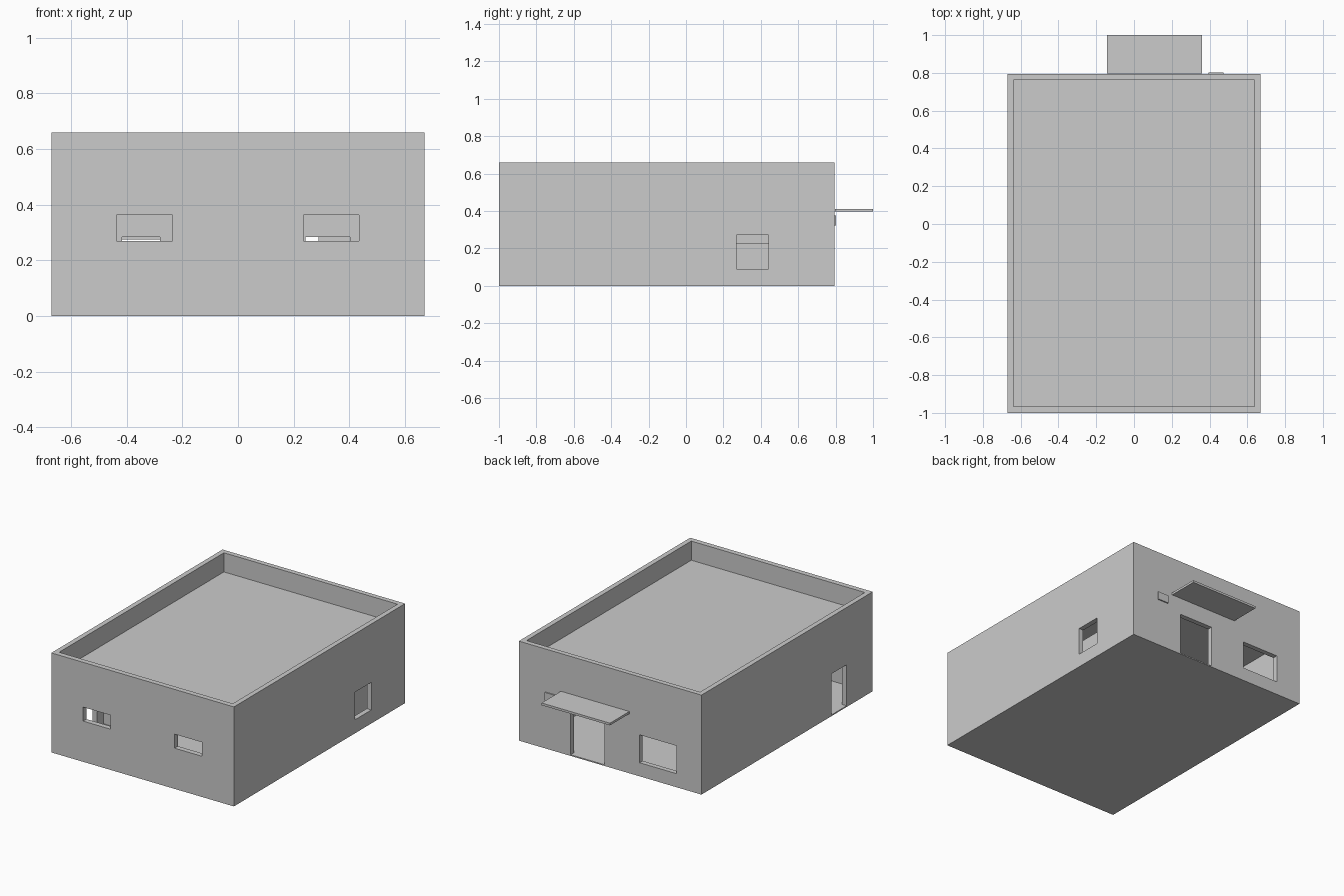
import bpy

if "Cube" in bpy.data.objects:
    bpy.data.objects.remove(bpy.data.objects["Cube"])


def box(name, x, y, z):
    """Box from (min, max) ranges on each axis."""
    bpy.ops.mesh.primitive_cube_add(size=1)
    o = bpy.context.object
    o.name = name
    for v in o.data.vertices:
        for i, (a, b) in enumerate((x, y, z)):
            v.co[i] = a if v.co[i] < 0 else b
    return o


def cut(target, *ranges):
    """Subtract box openings from the target and bake the result."""
    for r in ranges:
        c = box("cutter", *r)
        c.hide_render = True
        m = target.modifiers.new("opening", 'BOOLEAN')
        m.operation, m.solver, m.object = 'DIFFERENCE', 'EXACT', c
        bpy.context.view_layer.objects.active = target
        bpy.ops.object.modifier_apply(modifier=m.name)
        bpy.data.objects.remove(c, do_unlink=True)


W, F, B, H = 0.67, -1.0, 0.795, 0.66      # half width, front, back, height
IW, IF, IB = 0.637, -0.965, 0.762         # inner faces

# Outer walls with parapet, windows and doors
walls = box("outer_walls", (-W, W), (F, B), (0, H))
front = (F - .1, IF + .02)
back = (IB - .02, B + .1)
cut(walls,
    ((-IW, IW), (IF, IB), (-.1, H + .1)),
    ((-.437, -.235), front, (.27, .363)),            # front windows
    ((.235, .435), front, (.27, .363)),
    ((.04, .29), back, (.008, .284)),                # back door
    ((-.487, -.216), back, (.09, .275)),             # back window
    ((IW - .02, W + .1), (.27, .44), (.09, .273)),   # right window
    ((-W - .1, -IW + .02), (-.727, -.569), (.008, .28)))  # left door

# Floor and flat roof
box("floor_slab", (-IW, IW), (IF, IB), (0, .008))
box("roof_slab", (-IW, IW), (IF, IB), (.475, .533))

# Inner partitions with doorways
left = box("left_partition", (-IW, -.21), (-.5, -.475), (.008, .475))
cut(left, ((-.417, -.28), (-.6, -.4), (-.1, .284)))
right = box("right_partition", (-.185, IW), (-.2, -.175), (.008, .475))
cut(right, ((.243, .402), (-.3, -.1), (-.1, .284)))
box("middle_partition", (-.21, -.185), (IF, -.175), (.008, .475))

# Low screen behind the right window
box("low_screen", (.585, .61), (.15, .56), (.008, .225))

# Canopy over the back door and small wall plate
box("door_canopy", (-.142, .36), (.797, 1.0), (.396, .411))
box("wall_plate", (.395, .475), (B - .003, .803), (.322, .375))
